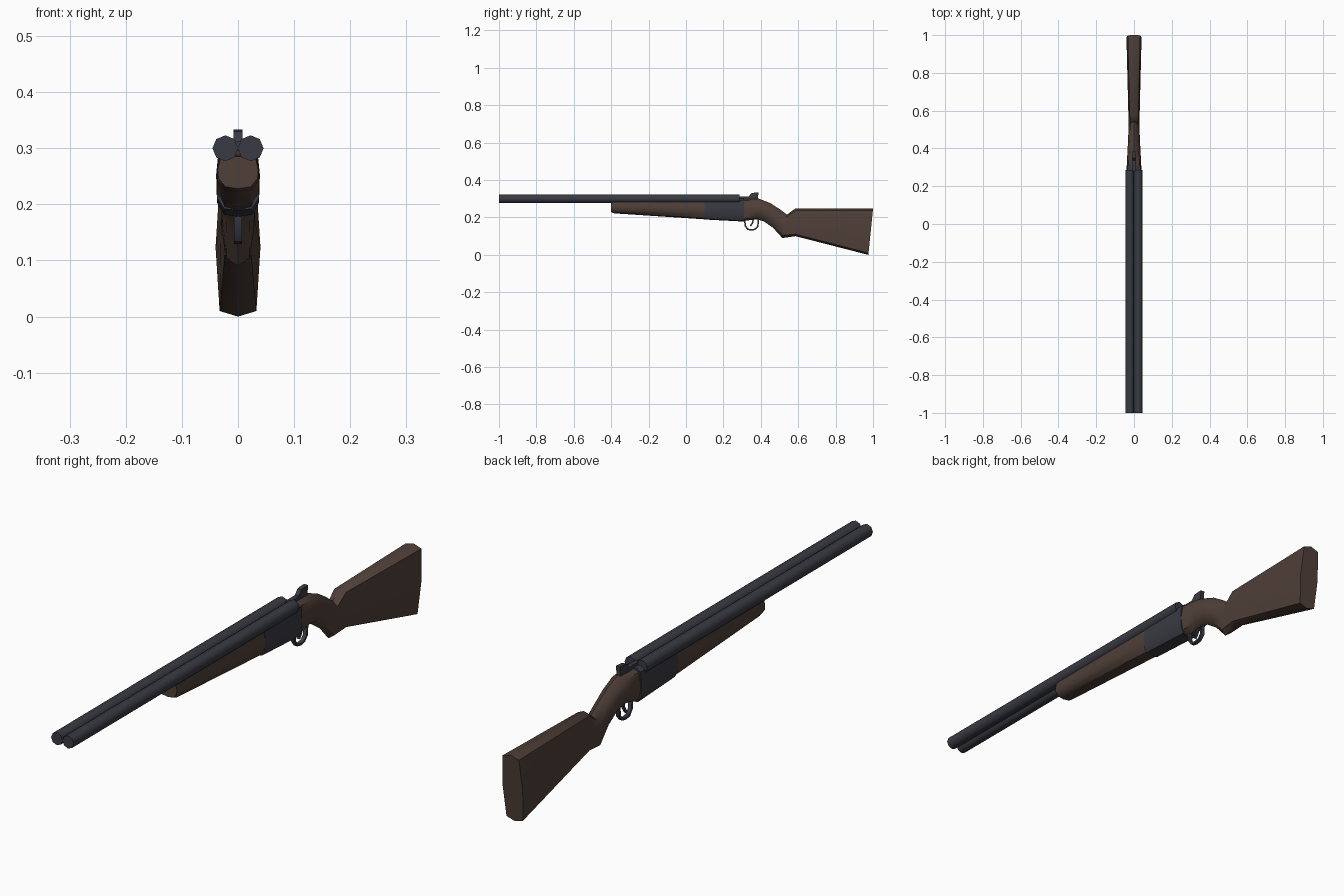
import bpy, bmesh, math
from mathutils import Vector

if "Cube" in bpy.data.objects:
    bpy.data.objects.remove(bpy.data.objects["Cube"])


def material(name, rgb):
    m = bpy.data.materials.new(name)
    m.diffuse_color = (*rgb, 1)
    m.use_nodes = True
    m.node_tree.nodes["Principled BSDF"].inputs["Base Color"].default_value = m.diffuse_color
    return m


WOOD = material("dark walnut", (0.080, 0.051, 0.040))
METAL = material("blued steel", (0.042, 0.043, 0.056))


def loft(name, rings, mat, angle=40):
    """Skin a list of rings (equal point counts) and cap both ends."""
    bm = bmesh.new()
    vs = [[bm.verts.new(p) for p in r] for r in rings]
    n = len(vs[0])
    for a, b in zip(vs, vs[1:]):
        for i in range(n):
            j = (i + 1) % n
            bm.faces.new((a[i], a[j], b[j], b[i]))
    bm.faces.new(vs[0])
    bm.faces.new(vs[-1])
    bmesh.ops.recalc_face_normals(bm, faces=bm.faces)
    me = bpy.data.meshes.new(name)
    bm.to_mesh(me)
    bm.free()
    me.materials.append(mat)
    me.shade_smooth()
    me.set_sharp_from_angle(angle=math.radians(angle))
    ob = bpy.data.objects.new(name, me)
    bpy.context.collection.objects.link(ob)
    return ob


def ring(bottom, top, w, half):
    """Symmetric section from half outline (u across, v up), placed between two (y, z) points."""
    mirrored = [(-u, v) for u, v in reversed(half) if u > 0]
    b, t = Vector(bottom), Vector(top)
    return [(u * w, *b.lerp(t, v)) for u, v in half + mirrored]


def oval(k):
    """Half outline blending from round (k=0) to boxy (k=1)."""
    s = 0.70 + 0.12 * k
    v = 0.15 - 0.11 * k
    return [(0, 0), (s, v), (1, 0.5), (s, 1 - v), (0, 1)]


def strap(name, path, width, thick, mat):
    """Flat band following a (y, z) path."""
    pts = [Vector(p) for p in path]
    box = [(1, 0), (1, 1)]
    rings = []
    for i, p in enumerate(pts):
        d = (pts[min(i + 1, len(pts) - 1)] - pts[max(i - 1, 0)]).normalized()
        nrm = Vector((-d.y, d.x)) * thick / 2
        rings.append(ring(p - nrm, p + nrm, width / 2, box))
    return loft(name, rings, mat)


# Twin octagonal barrels
for side, x in (("left", -0.0225), ("right", 0.0225)):
    rings = [[(x + 0.023 * math.cos(i * math.pi / 4), y, 0.30 + 0.023 * math.sin(i * math.pi / 4))
              for i in range(8)] for y in (-1.0, 0.285)]
    loft("barrel_" + side, rings, METAL, 50)

# Forend under the barrels
u_shape = [(0, 0), (0.62, 0.06), (0.97, 0.32), (1, 0.6), (0.85, 1)]
loft("forend", [
    ring((-0.40, 0.228), (-0.40, 0.285), 0.036, u_shape),
    ring((-0.385, 0.222), (-0.385, 0.287), 0.038, u_shape),
    ring((0.10, 0.190), (0.10, 0.290), 0.038, u_shape),
], WOOD)

# Receiver block
r_shape = [(0, 0), (0.65, 0.03), (0.96, 0.2), (1, 0.6), (0.9, 0.92), (0.55, 1)]
loft("receiver", [
    ring((0.10, 0.189), (0.10, 0.297), 0.0385, r_shape),
    ring((0.31, 0.178), (0.31, 0.302), 0.0390, r_shape),
], METAL)

# Grip and butt stock: bottom, top, half width, boxiness
stock = [
    ((0.305, 0.181), (0.305, 0.301), 0.038, 0.6),
    ((0.375, 0.190), (0.385, 0.302), 0.035, 0.2),
    ((0.415, 0.180), (0.45, 0.277), 0.032, 0.0),
    ((0.465, 0.145), (0.50, 0.245), 0.030, 0.0),
    ((0.515, 0.090), (0.54, 0.215), 0.028, 0.3),
    ((0.585, 0.100), (0.583, 0.247), 0.030, 0.7),
    ((0.975, 0.000), (1.00, 0.247), 0.040, 1.0),
]
loft("stock", [ring(b, t, w, oval(k)) for b, t, w, k in stock], WOOD, 45)

# Top lever: flat tongue rising to a thumb piece
lever = [
    ((0.278, 0.295), (0.278, 0.312)),
    ((0.335, 0.295), (0.335, 0.312)),
    ((0.355, 0.295), (0.350, 0.330)),
    ((0.362, 0.298), (0.362, 0.332)),
    ((0.385, 0.298), (0.387, 0.333)),
]
loft("top_lever", [ring(b, t, 0.008, [(1, 0), (1, 1)]) for b, t in lever], METAL, 30)

# Trigger guard and trigger
strap("trigger_guard", [(0.314, 0.185), (0.317, 0.155), (0.330, 0.137), (0.350, 0.133),
                        (0.370, 0.137), (0.384, 0.153), (0.388, 0.197)], 0.014, 0.008, METAL)
strap("trigger", [(0.360, 0.195), (0.356, 0.172), (0.344, 0.153)], 0.009, 0.008, METAL)
